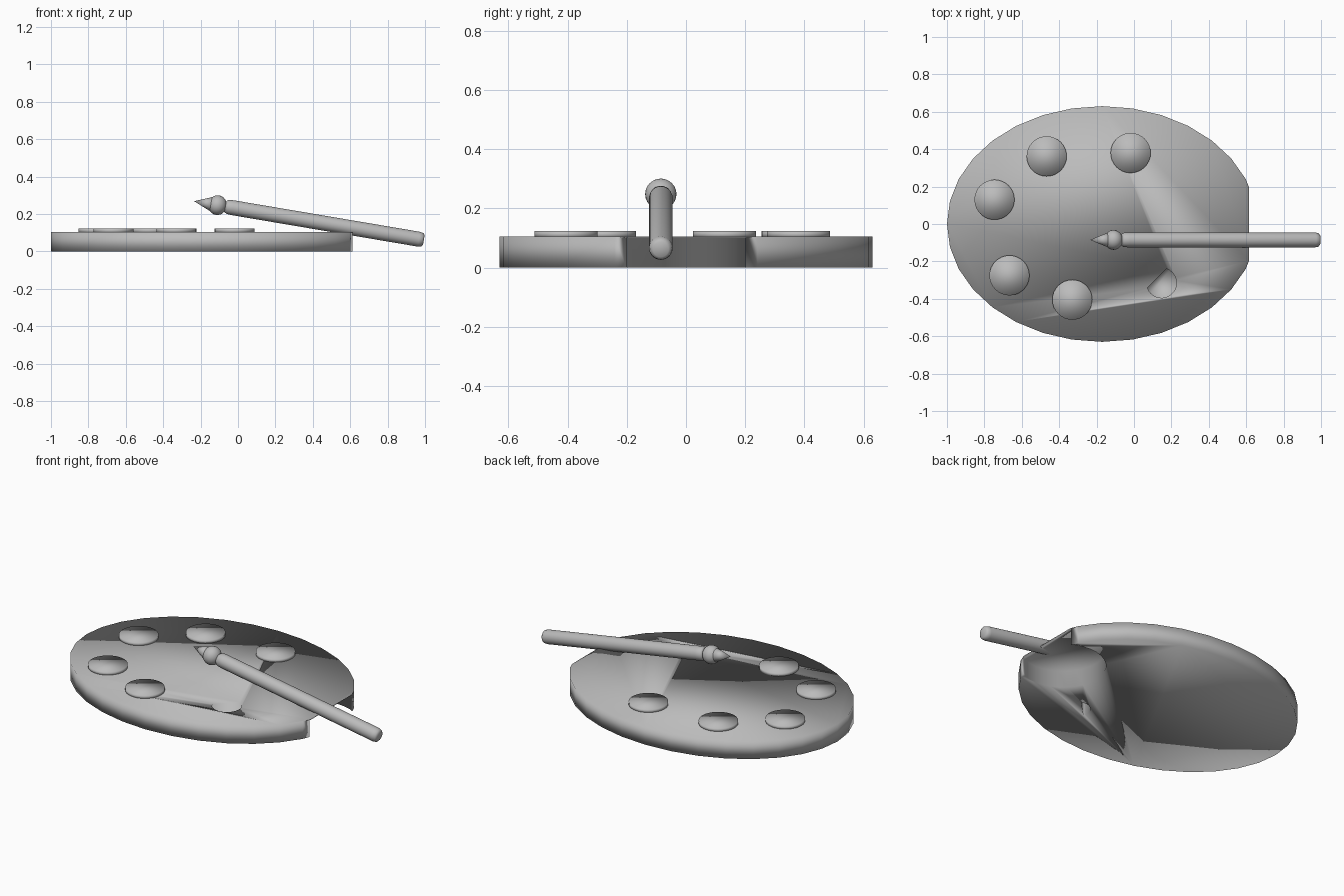
import bpy, bmesh
from math import sin, cos, pi, radians
from mathutils import Matrix

cube = bpy.data.objects.get("Cube")
if cube:
    bpy.data.objects.remove(cube)

clay = bpy.data.materials.new("clay_grey")
clay.use_nodes = True
grey = (0.5, 0.5, 0.5, 1)
clay.diffuse_color = grey
clay.node_tree.nodes["Principled BSDF"].inputs["Base Color"].default_value = grey


def finish(name, bm, smooth=True):
    bmesh.ops.recalc_face_normals(bm, faces=bm.faces)
    for f in bm.faces:
        f.smooth = smooth
    mesh = bpy.data.meshes.new(name)
    bm.to_mesh(mesh)
    bm.free()
    mesh.materials.append(clay)
    obj = bpy.data.objects.new(name, mesh)
    bpy.context.collection.objects.link(obj)
    return obj


def arc(cx, cy, rx, ry, n=32, start=0.0, sweep=2 * pi, closed=True):
    steps = n if closed else n - 1
    return [(cx + rx * cos(start + sweep * i / steps),
             cy + ry * sin(start + sweep * i / steps)) for i in range(n)]


def prism(name, points, z0, z1):
    bm = bmesh.new()
    low = [bm.verts.new((x, y, z0)) for x, y in points]
    high = [bm.verts.new((x, y, z1)) for x, y in points]
    bm.faces.new(low)
    bm.faces.new(high)
    for i in range(len(points)):
        j = (i + 1) % len(points)
        bm.faces.new((low[i], low[j], high[j], high[i]))
    return finish(name, bm)


def cut(target, cutter):
    mod = target.modifiers.new(cutter.name, "BOOLEAN")
    mod.operation = "DIFFERENCE"
    mod.solver = "EXACT"
    mod.object = cutter
    cutter.hide_render = True
    cutter.hide_viewport = True


# Oval board
board = prism("palette_board", arc(-0.17, 0, 0.83, 0.63), 0, 0.105)

# Edge notch, open below and thinly covered above
cut(board, prism("edge_trim_cutter",
                 [(0.615, -0.205), (0.8, -0.205), (0.8, 0.205), (0.615, 0.205)], -0.1, 0.3))
cut(board, prism("notch_cutter", arc(0.5, 0, 0.232, 0.232), -0.1, 0.1))

# Thumb hole, one part open above and the other open below
hole = (0.147, -0.315, 0.08, 0.08)
cut(board, prism("thumb_hole_top_cutter",
                 arc(*hole, 20, radians(-160), radians(230), False), 0.005, 0.3))
cut(board, prism("thumb_hole_bottom_cutter",
                 arc(*hole, 14, radians(72), radians(126), False), -0.1, 0.1))

# Paint dabs
for i, (x, y) in enumerate([(-0.746, 0.13), (-0.467, 0.362), (-0.018, 0.38),
                            (-0.666, -0.275), (-0.33, -0.405)]):
    prism(f"paint_dab_{i + 1}", arc(x, y, 0.107, 0.107), 0.1, 0.123)


# Brush: turned parts along one tilted axis starting at the tip
def turned(name, profile, sides=24):
    bm = bmesh.new()
    rings = []
    for t, r in profile:
        if r == 0:
            rings.append([bm.verts.new((t, 0, 0))] * sides)
        else:
            rings.append([bm.verts.new((t, y, z)) for y, z in arc(0, 0, r, r, sides)])
    for a, b in zip(rings, rings[1:]):
        for i in range(sides):
            j = (i + 1) % sides
            bm.faces.new(list(dict.fromkeys((a[i], a[j], b[j], b[i]))))
    obj = finish(name, bm)
    obj.matrix_world = (Matrix.Translation((-0.235, -0.085, 0.269))
                        @ Matrix.Rotation(radians(9.6), 4, "Y"))
    return obj


turned("brush_tip", [(0, 0), (0.115, 0.047), (0.116, 0)])
turned("brush_ferrule",
       [(0.127 - 0.05 * cos(pi * k / 12), 0.053 * sin(pi * k / 12) if 0 < k < 12 else 0)
        for k in range(13)])
turned("brush_handle", [(0.17, 0), (0.17, 0.03), (0.182, 0.038), (0.21, 0.04),
                        (1.22, 0.04), (1.238, 0.036), (1.246, 0.026), (1.246, 0)])
